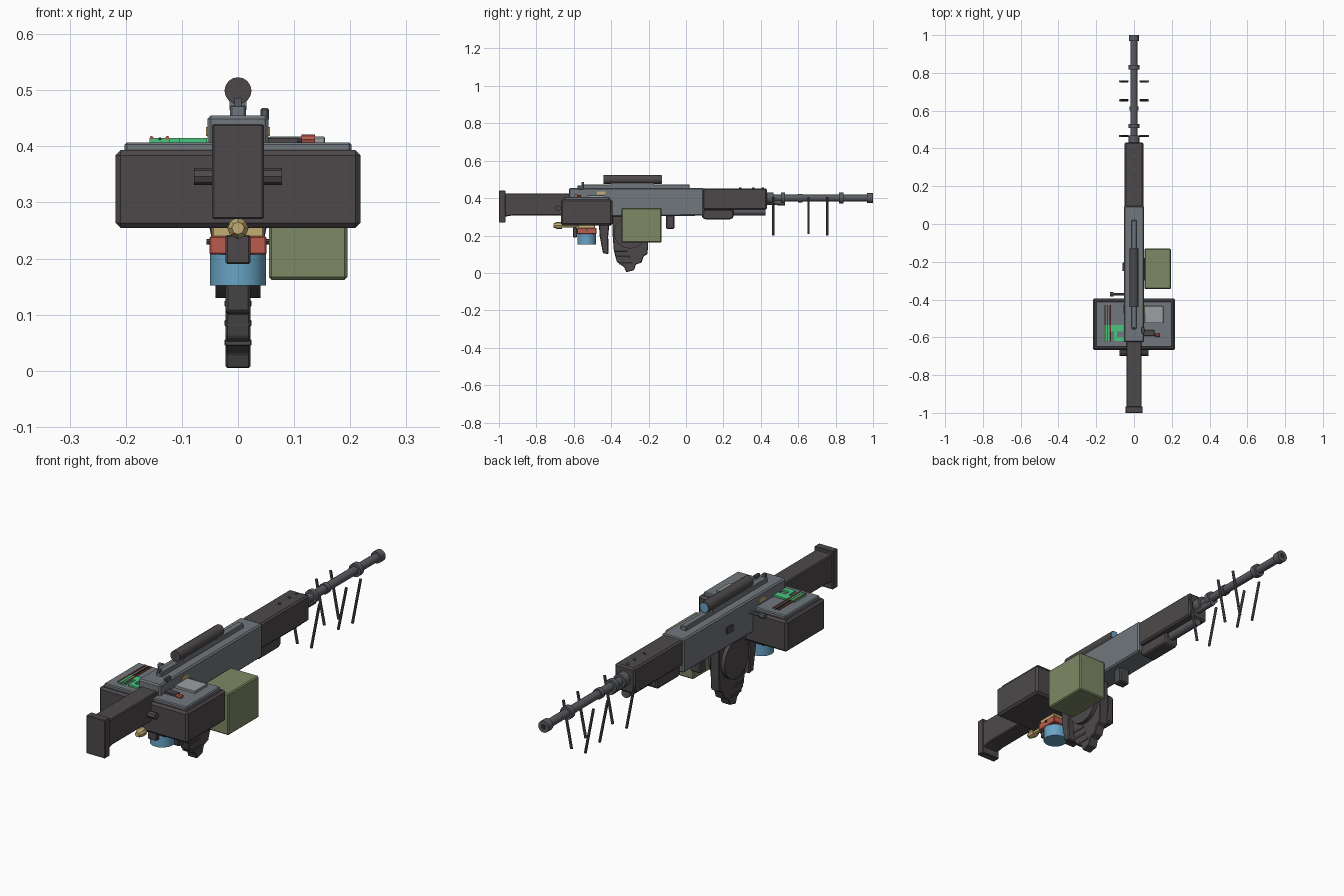
import bpy, bmesh, math
from mathutils import Vector, Matrix

COLOURS = {
    "charcoal": (0.075, 0.066, 0.071), "steel": (0.165, 0.185, 0.205),
    "barrel_grey": (0.10, 0.105, 0.115), "olive": (0.205, 0.246, 0.13),
    "red": (0.50, 0.105, 0.075), "blue": (0.14, 0.37, 0.56),
    "brass": (0.56, 0.42, 0.17), "bright_green": (0.07, 0.56, 0.21),
    "light_grey": (0.33, 0.35, 0.37), "black": (0.03, 0.028, 0.031),
}
MATS = {}
for key, rgb in COLOURS.items():
    MATS[key] = bpy.data.materials.new(key)
    MATS[key].diffuse_color = (*rgb, 1)


def finish(name, bm, mat, bevel=0.0, smooth=False):
    if bevel:
        bmesh.ops.bevel(bm, geom=bm.edges[:], offset=bevel, segments=1,
                        affect='EDGES', clamp_overlap=True)
    bmesh.ops.recalc_face_normals(bm, faces=bm.faces[:])
    mesh = bpy.data.meshes.new(name)
    bm.to_mesh(mesh)
    bm.free()
    mesh.materials.append(MATS[mat])
    ob = bpy.data.objects.new(name, mesh)
    bpy.context.collection.objects.link(ob)
    if smooth:
        bpy.ops.object.select_all(action='DESELECT')
        ob.select_set(True)
        bpy.context.view_layer.objects.active = ob
        bpy.ops.object.shade_smooth_by_angle(angle=math.radians(35))
    return ob


def box(name, x, y, z, mat, bevel=0.0):
    """Box from (min, max) ranges; a single x number means symmetric."""
    if not isinstance(x, tuple):
        x = (-x, x)
    lo, hi = Vector((x[0], y[0], z[0])), Vector((x[1], y[1], z[1]))
    bm = bmesh.new()
    bmesh.ops.create_cube(bm, size=1, matrix=Matrix.Translation((lo + hi) / 2)
                          @ Matrix.Diagonal((*(hi - lo), 1)))
    return finish(name, bm, mat, bevel)


def rod(name, a, b, r, mat, r2=None, n=16):
    """Cylinder or cone between two points."""
    a, b = Vector(a), Vector(b)
    d = b - a
    m = Matrix.Translation((a + b) / 2) @ d.to_track_quat('Z', 'Y').to_matrix().to_4x4()
    bm = bmesh.new()
    bmesh.ops.create_cone(bm, cap_ends=True, segments=n, radius1=r,
                          radius2=r if r2 is None else r2, depth=d.length, matrix=m)
    return finish(name, bm, mat, smooth=n > 8)


def prism(name, profile, half, mat, bevel=0.0):
    """Side (y, z) outline given thickness along x."""
    bm = bmesh.new()
    face = bm.faces.new([bm.verts.new((-half, y, z)) for y, z in profile])
    ext = bmesh.ops.extrude_face_region(bm, geom=[face])
    moved = [v for v in ext["geom"] if isinstance(v, bmesh.types.BMVert)]
    bmesh.ops.translate(bm, verts=moved, vec=(2 * half, 0, 0))
    return finish(name, bm, mat, bevel)


# Stock
box("butt_plate", 0.046, (-1.0, -0.965), (0.27, 0.44), "charcoal", 0.003)
prism("stock", [(-0.97, 0.3), (-0.93, 0.307), (-0.6, 0.307), (-0.6, 0.425), (-0.97, 0.425)],
      0.041, "charcoal", 0.004)
rod("stock_knob", (-0.078, -0.683, 0.346), (0.078, -0.683, 0.346), 0.015, "charcoal", n=8)

# Receiver
prism("receiver", [(-0.625, 0.3), (0.095, 0.306), (0.095, 0.455), (-0.625, 0.455)],
      0.054, "steel", 0.006)
box("top_rail", 0.014, (-0.555, 0.02), (0.45, 0.474), "steel", 0.003)
box("rear_sight", (0.04, 0.055), (-0.58, -0.545), (0.445, 0.468), "barrel_grey", 0.003)
box("rear_sight_post", 0.006, (-0.56, -0.545), (0.47, 0.486), "barrel_grey")
box("ejection_port", 0.057, (-0.475, -0.43), (0.418, 0.434), "brass")
box("selector_block", (-0.06, -0.05), (-0.25, -0.205), (0.365, 0.395), "charcoal", 0.002)
rod("cocking_lever", (-0.11, -0.372, 0.4), (-0.04, -0.372, 0.4), 0.007, "barrel_grey", n=8)
rod("cocking_knob", (-0.128, -0.372, 0.4), (-0.108, -0.372, 0.4), 0.012, "barrel_grey", n=8)

# Scope with its mount and front lens
box("scope_mount", 0.015, (-0.40, -0.17), (0.465, 0.488), "steel")
rod("scope_tube", (0, -0.44, 0.499), (0, -0.13, 0.499), 0.024, "charcoal")
rod("scope_lens", (0, -0.131, 0.499), (0, -0.127, 0.499), 0.021, "blue")

# Handguard
box("handguard", 0.049, (0.088, 0.432), (0.338, 0.452), "charcoal", 0.007)
prism("lower_handguard", [(0.085, 0.34), (0.085, 0.298), (0.1, 0.286), (0.24, 0.286),
                          (0.255, 0.298), (0.255, 0.34)], 0.034, "charcoal", 0.006)
rod("under_tube", (0, 0.24, 0.328), (0, 0.425, 0.328), 0.02, "barrel_grey")
for y in (0.29, 0.36, 0.41):
    rod("handguard_screw", (0, y, 0.448), (0, y, 0.457), 0.006, "barrel_grey", n=8)

# Barrel and collars
rod("barrel", (0, 0.42, 0.4), (0, 0.98, 0.4), 0.018, "barrel_grey")
for name, y0, y1, r in (("muzzle_ring", 0.968, 1.0, 0.026), ("front_collar", 0.818, 0.843, 0.029),
                        ("middle_collar", 0.6, 0.622, 0.023), ("gas_collar", 0.508, 0.53, 0.029),
                        ("barrel_root", 0.43, 0.468, 0.03)):
    rod(name, (0, y0, 0.4), (0, y1, 0.4), r, "barrel_grey")
rod("muzzle_bore", (0, 0.99, 0.4), (0, 1.0005, 0.4), 0.013, "black")
rod("gas_tube", (0, 0.42, 0.378), (0, 0.53, 0.376), 0.015, "barrel_grey", n=12)

# Slanted rods in pairs along the barrel
for y, bottom in ((0.466, 0.2), (0.655, 0.21), (0.755, 0.2)):
    for s in (-1, 1):
        rod("support_rod", (s * 0.074, y, 0.405), (s * 0.034, y, bottom), 0.006,
            "barrel_grey", n=8)

# Wide housing with lid
box("housing", 0.218, (-0.668, -0.394), (0.254, 0.393), "charcoal", 0.009)
box("housing_lid", 0.202, (-0.652, -0.41), (0.385, 0.407), "steel", 0.004)

# Circuit and wires on the left of the lid
for x, y in (((-0.158, -0.055), (-0.57, -0.535)), ((-0.158, -0.122), (-0.62, -0.57)),
             ((-0.105, -0.055), (-0.62, -0.597)), ((-0.105, -0.09), (-0.597, -0.57))):
    box("circuit_plate", x, y, (0.406, 0.4145), "bright_green")
for x in (-0.154, -0.126):
    rod("lid_wire", (x, -0.43, 0.415), (x, -0.622, 0.415), 0.0035, "red", n=6)
rod("dark_wire", (-0.139, -0.43, 0.413), (-0.139, -0.622, 0.413), 0.003, "black", n=6)

# Panel and lever on the right of the lid
box("lid_panel", (0.055, 0.155), (-0.525, -0.435), (0.405, 0.417), "light_grey", 0.002)
box("lid_lever", (0.05, 0.108), (-0.593, -0.562), (0.405, 0.416), "charcoal", 0.002)
rod("lever_shaft", (0.1, -0.588, 0.411), (0.118, -0.588, 0.411), 0.005, "charcoal", n=8)
rod("lever_tip", (0.113, -0.588, 0.412), (0.137, -0.588, 0.412), 0.009, "red", n=8)

# Canister and fittings below the housing
rod("canister", (0, -0.531, 0.152), (0, -0.531, 0.21), 0.05, "blue", n=24)
box("canister_clamp", 0.051, (-0.583, -0.478), (0.207, 0.24), "red", 0.003)
box("brass_seat", 0.046, (-0.576, -0.486), (0.238, 0.257), "brass", 0.002)
rod("clamp_pin", (-0.056, -0.531, 0.23), (0.056, -0.531, 0.23), 0.005, "charcoal", n=8)
rod("brass_pipe", (0, -0.67, 0.254), (0, -0.56, 0.254), 0.012, "brass", n=8)
rod("brass_valve", (0, -0.69, 0.254), (0, -0.664, 0.254), 0.019, "brass", n=8)
rod("brass_valve_tip", (0, -0.708, 0.254), (0, -0.69, 0.254), 0.011, "brass", r2=0.019, n=8)
box("clamp_bracket", 0.022, (-0.604, -0.582), (0.19, 0.242), "charcoal", 0.003)

# Pistol grip
prism("pistol_grip", [(-0.468, 0.3), (-0.462, 0.2), (-0.444, 0.105), (-0.414, 0.1),
                      (-0.416, 0.2), (-0.405, 0.3)], 0.022, "charcoal", 0.004)

# Drum and stepped magazine
rod("drum", (-0.04, -0.3, 0.216), (0.04, -0.3, 0.216), 0.086, "charcoal", n=24)
prism("stepped_magazine", [(-0.392, 0.31), (-0.392, 0.2), (-0.386, 0.12), (-0.37, 0.06),
                           (-0.33, 0.03), (-0.32, 0.004), (-0.278, 0.014), (-0.268, 0.045),
                           (-0.238, 0.055), (-0.226, 0.09), (-0.206, 0.1), (-0.202, 0.16),
                           (-0.2, 0.31)], 0.022, "charcoal", 0.003)
for y, z in ((-0.345, 0.05), (-0.362, 0.085), (-0.372, 0.12)):
    box("magazine_rib", 0.024, (y - 0.014, y + 0.06), (z - 0.006, z + 0.006), "charcoal", 0.002)

# Side ammunition box and front lug
box("side_box", (0.055, 0.195), (-0.345, -0.13), (0.162, 0.347), "olive", 0.005)
box("side_box_arm", (0.03, 0.07), (-0.3, -0.18), (0.27, 0.33), "charcoal")
box("front_lug", 0.026, (-0.106, -0.062), (0.236, 0.315), "charcoal", 0.005)
